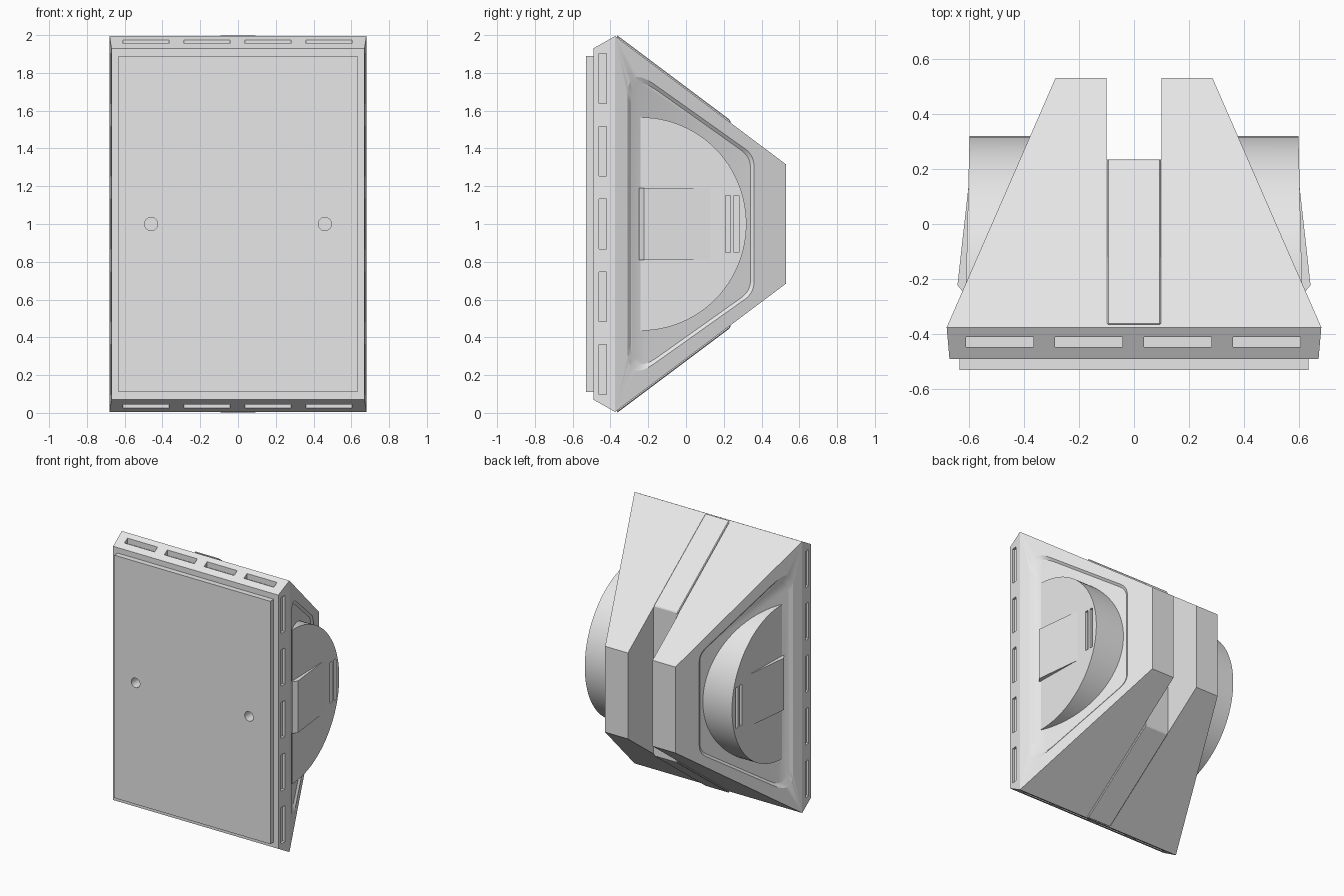
import bpy, bmesh, math
from mathutils import Matrix, Vector

cube = bpy.data.objects.get("Cube")
if cube:
    bpy.data.objects.remove(cube, do_unlink=True)

grey = bpy.data.materials.new("light_grey")
grey.use_nodes = True
grey.diffuse_color = (0.8, 0.8, 0.8, 1)
grey.node_tree.nodes["Principled BSDF"].inputs["Base Color"].default_value = (0.8, 0.8, 0.8, 1)


def finish(name, bm, mirror=False):
    bmesh.ops.recalc_face_normals(bm, faces=bm.faces)
    mesh = bpy.data.meshes.new(name)
    bm.to_mesh(mesh)
    bm.free()
    mesh.materials.append(grey)
    obj = bpy.data.objects.new(name, mesh)
    bpy.context.scene.collection.objects.link(obj)
    if mirror:
        mod = obj.modifiers.new("Mirror", 'MIRROR')
        mod.use_mirror_merge = False
    return obj


def loft(name, loops, mirror=False):
    """Skin a row of equal-length point loops and cap both ends."""
    bm = bmesh.new()
    rings = [[bm.verts.new(p) for p in loop] for loop in loops]
    for a, b in zip(rings, rings[1:]):
        for i in range(len(a)):
            j = (i + 1) % len(a)
            bm.faces.new((a[i], a[j], b[j], b[i]))
    bm.faces.new(rings[0])
    bm.faces.new(rings[-1])
    return finish(name, bm, mirror)


def add_box(bm, lo, hi):
    lo, hi = Vector(lo), Vector(hi)
    m = Matrix.Translation((lo + hi) / 2) @ Matrix.Diagonal((*(hi - lo), 1))
    bmesh.ops.create_cube(bm, size=1, matrix=m)


def add_drill(bm, x, y, depth, radius):
    m = Matrix.Translation((x, y, 1)) @ Matrix.Rotation(math.pi / 2, 4, 'X')
    bmesh.ops.create_cone(bm, cap_ends=True, segments=24, radius1=radius,
                          radius2=radius, depth=depth, matrix=m)


def cut(obj, cutter):
    cutter.hide_render = True
    mod = obj.modifiers.new("Cut", 'BOOLEAN')
    mod.operation = 'DIFFERENCE'
    mod.solver = 'EXACT'
    mod.object = cutter
    return cutter


# Housing: front plate, bevelled rim and tapering back in one loft
def rect(y, hx, hz):
    return [(-hx, y, 1 - hz), (hx, y, 1 - hz), (hx, y, 1 + hz), (-hx, y, 1 + hz)]


housing = loft("housing", [rect(-0.53, 0.633, 0.89), rect(-0.49, 0.633, 0.89),
                           rect(-0.49, 0.67, 0.93), rect(-0.375, 0.68, 0.995),
                           rect(0.53, 0.285, 0.315)])


def side_x(y):
    return 0.68 - (y + 0.375) * 0.395 / 0.905


# Rear channel, rim vents and screw holes
bm = bmesh.new()
add_box(bm, (-0.1, 0.235, -0.5), (0.1, 0.8, 2.5))
for i in range(4):
    x = -0.487 + i * 0.323
    add_box(bm, (x - 0.122, -0.447, 1.935), (x + 0.122, -0.41, 2.2))
    add_box(bm, (x - 0.122, -0.447, -0.2), (x + 0.122, -0.41, 0.065))
for i in range(5):
    z = 0.23 + i * 0.385
    for s in (-1, 1):
        a, b = sorted((s * 0.655, s * 0.8))
        add_box(bm, (a, -0.46, z - 0.132), (b, -0.42, z + 0.132))
for x in (-0.46, 0.46):
    add_drill(bm, x, -0.53, 0.16, 0.035)
cutters = [cut(housing, finish("vent_cutter", bm))]
bm = bmesh.new()
add_drill(bm, 0, 0.235, 0.16, 0.032)
cutters.append(cut(housing, finish("rear_hole_cutter", bm)))


# Rounded recess in each sloping side
def recess_loop(inset, lift):
    y0, y1 = -0.31 + inset, 0.36 - inset
    top = lambda y: 0.62 - 0.71 * y - 1.226 * inset
    corners = [(y0, 1 - top(y0), 0.17), (y1, 1 - top(y1), 0.06),
               (y1, 1 + top(y1), 0.06), (y0, 1 + top(y0), 0.17)]
    pts = []
    for i, (y, z, t) in enumerate(corners):
        p = Vector((y, z))
        a = p + (Vector(corners[i - 1][:2]) - p).normalized() * t
        b = p + (Vector(corners[(i + 1) % 4][:2]) - p).normalized() * t
        for k in range(9):
            u = k / 8
            q = a * (1 - u) ** 2 + p * 2 * u * (1 - u) + b * u * u
            pts.append((side_x(q.x) + lift, q.x, q.y))
    return pts


cutters.append(cut(housing, loft("recess_cutter", [
    recess_loop(0.018, -0.016), recess_loop(0, 0), recess_loop(0, 0.2)], True)))


# Half-round side pods with two thin vents each
def pod_x(y):
    return 0.597 + (0.32 - y) * 0.024


arc = [(-0.24 + 0.56 * math.cos(a), 1 + 0.565 * math.sin(a))
       for a in (math.pi * (k / 48 - 0.5) for k in range(49))]
pods = loft("side_pods", [[(0.3, y, z) for y, z in arc],
                          [(pod_x(y), y, z) for y, z in arc]], True)
bm = bmesh.new()
for y in (0.222, 0.268):
    add_box(bm, (0.58, y - 0.013, 0.85), (0.8, y + 0.013, 1.15))
cutters.append(cut(pods, finish("pod_vent_cutter", bm, True)))

# Wedge-shaped grips on the pods
grip = [(0.55, 0.13), (pod_x(0.13), 0.13), (0.641, -0.222), (0.618, -0.25), (0.55, -0.25)]
grips = loft("side_grips", [[(x, y, z) for x, y in grip] for z in (0.81, 1.19)], True)

# Raised strips along the middle of the top and bottom slopes
strip = [(-0.365, 1.0), (0.235, 0.55), (0.235, 0.48), (-0.365, 0.9)]
strips = []
for name, s in (("top_strip", 1), ("bottom_strip", -1)):
    obj = loft(name, [[(x, y, 1 + s * h) for y, h in strip] for x in (-0.098, 0.098)])
    bev = obj.modifiers.new("Bevel", 'BEVEL')
    bev.width = 0.005
    bev.segments = 1
    strips.append(obj)

# Bake the modifiers, drop the cutters and keep hard edges crisp
parts = [housing, pods, grips] + strips
deps = bpy.context.evaluated_depsgraph_get()
baked = [bpy.data.meshes.new_from_object(o.evaluated_get(deps)) for o in parts]
for obj, mesh in zip(parts, baked):
    obj.modifiers.clear()
    obj.data = mesh
for c in cutters:
    bpy.data.objects.remove(c, do_unlink=True)
for obj in bpy.context.scene.objects:
    obj.select_set(obj in parts)
bpy.context.view_layer.objects.active = housing
bpy.ops.object.shade_smooth_by_angle(angle=math.radians(25))
